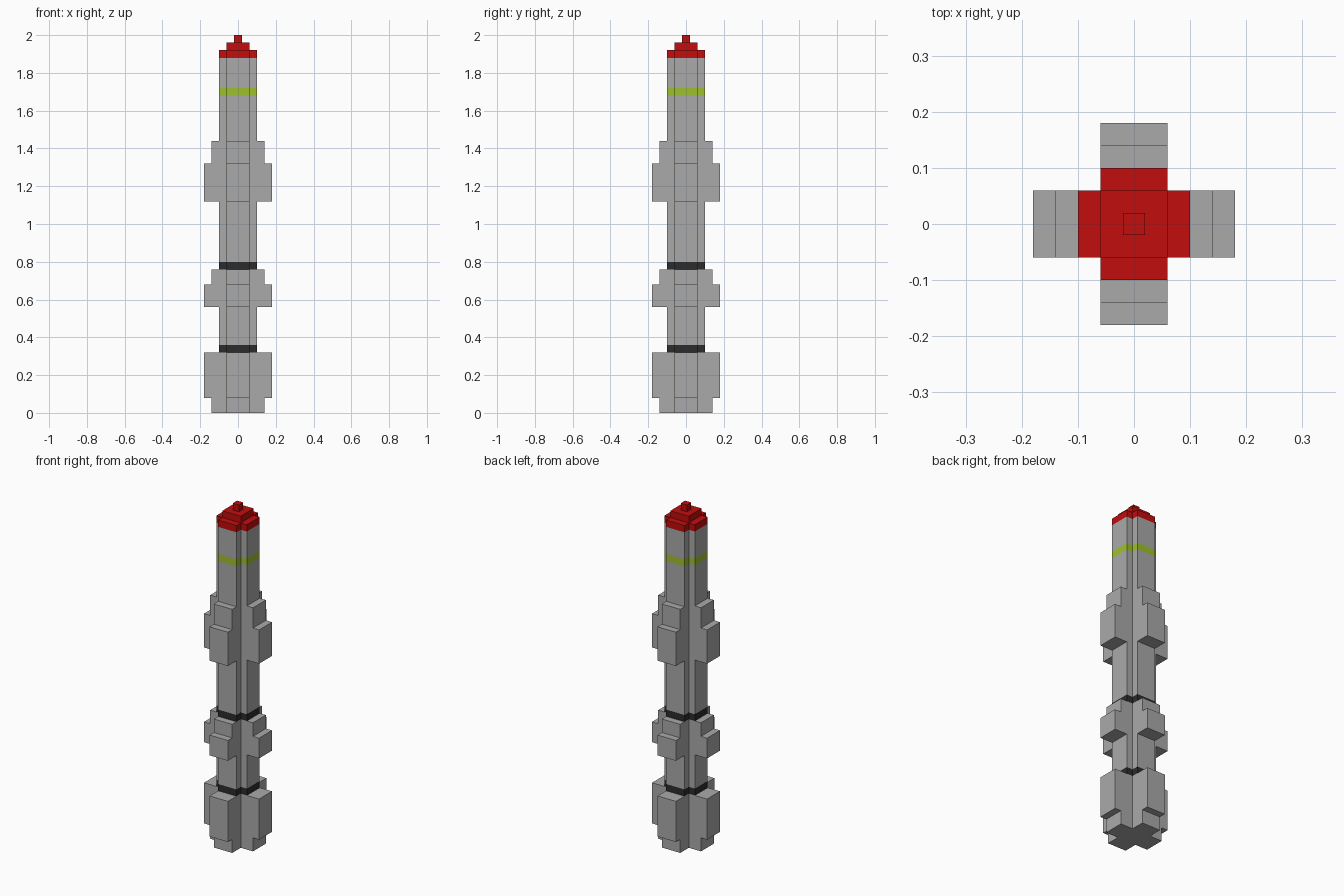
import bpy, bmesh, math
from mathutils import Matrix

if "Cube" in bpy.data.objects:
    bpy.data.objects.remove(bpy.data.objects["Cube"])


def material(name, rgb):
    m = bpy.data.materials.new(name)
    m.use_nodes = True
    m.diffuse_color = (*rgb, 1)
    m.node_tree.nodes["Principled BSDF"].inputs["Base Color"].default_value = (*rgb, 1)
    return m


GREY = material("hull grey", (0.40, 0.40, 0.40))
RED = material("nose red", (0.54, 0.004, 0.004))
GREEN = material("band green", (0.34, 0.53, 0.025))
BLACK = material("band black", (0.025, 0.025, 0.025))

ARM = 0.06   # half width of each cross arm
CORE = 0.10  # reach of the cross-shaped body


def make_object(name, bm, mats):
    bmesh.ops.recalc_face_normals(bm, faces=bm.faces)
    mesh = bpy.data.meshes.new(name)
    bm.to_mesh(mesh)
    bm.free()
    for m in mats:
        mesh.materials.append(m)
    ob = bpy.data.objects.new(name, mesh)
    bpy.context.collection.objects.link(ob)
    return ob


def body(name, sections, mats):
    """Cross-shaped column; sections = (top height, material index)."""
    bm = bmesh.new()
    corner = [(CORE, -ARM), (CORE, ARM), (ARM, ARM)]
    outline = []
    for k in range(4):
        c, s = (1, 0, -1, 0)[k], (0, 1, 0, -1)[k]
        outline += [(c * x - s * y, s * x + c * y) for x, y in corner]

    def ring(z):
        return [bm.verts.new((x, y, z)) for x, y in outline]

    low = ring(0)
    bm.faces.new(low[::-1])
    for top, index in sections:
        high = ring(top)
        for i in range(12):
            j = (i + 1) % 12
            bm.faces.new((low[i], low[j], high[j], high[i])).material_index = index
        low = high
    bm.faces.new(low).material_index = sections[-1][1]
    return make_object(name, bm, mats)


def fin(name, profile, angle):
    """Stepped (reach, height) profile, extruded across the arm width."""
    bm = bmesh.new()
    face = bm.faces.new([bm.verts.new((r, -ARM, z)) for r, z in profile])
    ext = bmesh.ops.extrude_face_region(bm, geom=[face])
    verts = [v for v in ext["geom"] if isinstance(v, bmesh.types.BMVert)]
    bmesh.ops.translate(bm, verts=verts, vec=(0, 2 * ARM, 0))
    bmesh.ops.rotate(bm, verts=bm.verts, matrix=Matrix.Rotation(angle, 3, 'Z'))
    return make_object(name, bm, [GREY])


def block(name, half, z0, z1, mat):
    bm = bmesh.new()
    bmesh.ops.create_cube(bm, size=1)
    bmesh.ops.scale(bm, verts=bm.verts, vec=(2 * half, 2 * half, z1 - z0))
    bmesh.ops.translate(bm, verts=bm.verts, vec=(0, 0, (z0 + z1) / 2))
    return make_object(name, bm, [mat])


# Body column with painted bands and the red nose base
body("body", [(0.32, 0), (0.36, 1), (0.76, 0), (0.80, 1), (1.68, 0),
              (1.72, 2), (1.88, 0), (1.92, 3)], [GREY, BLACK, GREEN, RED])

# Stepped nose
block("nose_step", ARM, 1.92, 1.96, RED)
block("nose_tip", 0.02, 1.96, 2.00, RED)

# Three tiers of four fins
tiers = {
    "tail_fin": [(CORE, 0), (0.14, 0), (0.14, 0.08), (0.18, 0.08),
                 (0.18, 0.32), (CORE, 0.32)],
    "middle_fin": [(CORE, 0.56), (0.18, 0.56), (0.18, 0.68), (0.14, 0.68),
                   (0.14, 0.76), (CORE, 0.76)],
    "upper_fin": [(CORE, 1.12), (0.18, 1.12), (0.18, 1.32), (0.14, 1.32),
                  (0.14, 1.44), (CORE, 1.44)],
}
for tier, profile in tiers.items():
    for k, side in enumerate(("left", "back", "right", "front")):
        fin(f"{tier}_{side}", profile, k * math.pi / 2)
